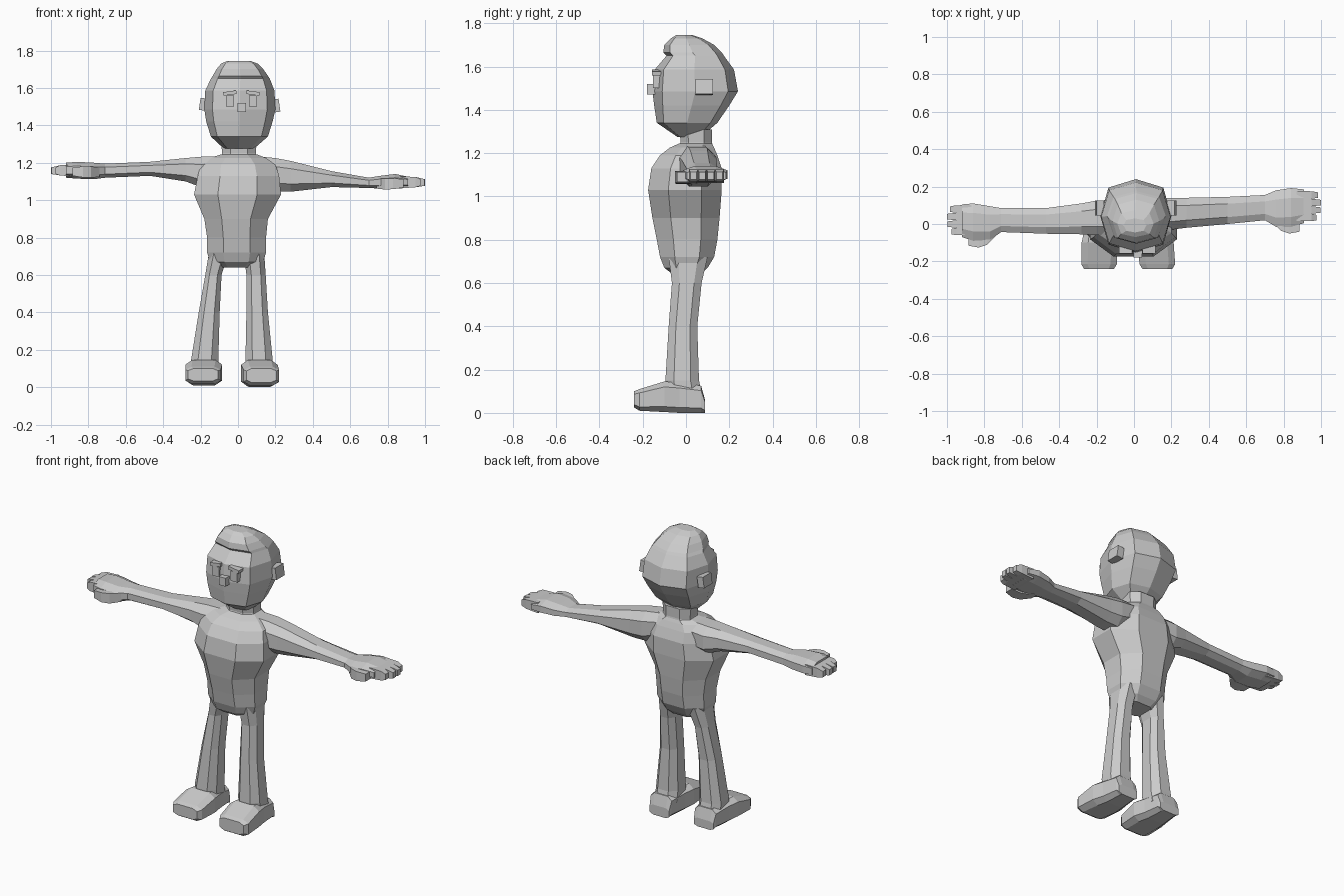
import bpy, bmesh, math
from mathutils import Matrix

grey = bpy.data.materials.new("light grey")
grey.diffuse_color = (0.6, 0.6, 0.6, 1)


def finish(name, bm):
    bmesh.ops.recalc_face_normals(bm, faces=bm.faces[:])
    me = bpy.data.meshes.new(name)
    bm.to_mesh(me)
    bm.free()
    me.materials.append(grey)
    ob = bpy.data.objects.new(name, me)
    bpy.context.collection.objects.link(ob)
    return ob


def loft(name, axis, rings, n=8, p=0.8, turn=0.5):
    """Rings of (position, lo1, hi1, lo2, hi2) skinned along an axis."""
    bm = bmesh.new()
    section = []
    for i in range(n):
        t = 2 * math.pi * (i + turn) / n
        c, s = math.cos(t), math.sin(t)
        section.append((math.copysign(abs(c) ** p, c), math.copysign(abs(s) ** p, s)))
    m1 = max(a for a, b in section)
    m2 = max(b for a, b in section)
    loops = []
    for pos, a0, a1, b0, b1 in rings:
        loop = []
        for u, v in section:
            a = (a0 + a1) / 2 + (a1 - a0) / 2 * u / m1
            b = (b0 + b1) / 2 + (b1 - b0) / 2 * v / m2
            co = {"x": (pos, a, b), "y": (a, pos, b), "z": (a, b, pos)}[axis]
            loop.append(bm.verts.new(co))
        loops.append(loop)
    for lo, hi in zip(loops, loops[1:]):
        for i in range(n):
            j = (i + 1) % n
            bm.faces.new((lo[i], lo[j], hi[j], hi[i]))
    bm.faces.new(loops[0])
    bm.faces.new(loops[-1])
    return finish(name, bm)


def box(name, x0, x1, y0, y1, z0, z1, tilt=0, axis="Y"):
    bm = bmesh.new()
    m = (Matrix.Translation(((x0 + x1) / 2, (y0 + y1) / 2, (z0 + z1) / 2))
         @ Matrix.Rotation(math.radians(tilt), 4, axis)
         @ Matrix.Diagonal((x1 - x0, y1 - y0, z1 - z0, 1)))
    bmesh.ops.create_cube(bm, size=1, matrix=m)
    return finish(name, bm)


# Torso from crotch to collar
loft("torso", "z", [
    (0.64, -0.11, 0.09, -0.06, 0.07),
    (0.67, -0.15, 0.135, -0.10, 0.10),
    (0.72, -0.165, 0.15, -0.12, 0.13),
    (0.80, -0.165, 0.15, -0.135, 0.145),
    (0.90, -0.18, 0.16, -0.155, 0.155),
    (1.03, -0.235, 0.23, -0.175, 0.165),
    (1.13, -0.215, 0.22, -0.16, 0.165),
    (1.19, -0.20, 0.20, -0.12, 0.145),
    (1.225, -0.15, 0.15, -0.075, 0.13),
    (1.245, -0.09, 0.10, -0.03, 0.12)], p=0.9)

# Neck
loft("neck", "z", [
    (1.20, -0.10, 0.11, -0.05, 0.13),
    (1.25, -0.085, 0.095, -0.025, 0.12),
    (1.31, -0.09, 0.10, -0.03, 0.12)], p=0.8)

# Head, with the hair lip above the forehead
loft("head", "z", [
    (1.275, -0.075, 0.085, -0.04, 0.07),
    (1.34, -0.145, 0.16, -0.135, 0.145),
    (1.42, -0.17, 0.185, -0.147, 0.20),
    (1.485, -0.18, 0.20, -0.155, 0.24),
    (1.585, -0.175, 0.195, -0.145, 0.222),
    (1.65, -0.145, 0.17, -0.09, 0.175),
    (1.665, -0.135, 0.16, -0.105, 0.165),
    (1.70, -0.115, 0.135, -0.10, 0.13),
    (1.73, -0.09, 0.105, -0.07, 0.075),
    (1.745, -0.055, 0.065, -0.045, 0.03)], p=0.75, turn=0)

# Face
for side, x in (("left", -0.043), ("right", 0.08)):
    s = -1 if x < 0 else 1
    box(side + "_eye", x - 0.022, x + 0.022, -0.153, -0.10, 1.50, 1.56)
    box(side + "_brow", x - 0.035, x + 0.035, -0.158, -0.09, 1.563, 1.582, 8 * s)
box("nose", -0.003, 0.042, -0.18, -0.13, 1.47, 1.52)
box("left_ear", -0.205, -0.165, 0.045, 0.125, 1.48, 1.545, 8)
box("right_ear", 0.18, 0.222, 0.045, 0.125, 1.47, 1.54, -8)

# Arms running into flattened palms
loft("left_arm", "x", [
    (-0.10, -0.06, 0.12, 1.08, 1.235),
    (-0.20, -0.06, 0.125, 1.07, 1.232),
    (-0.28, -0.055, 0.11, 1.10, 1.225),
    (-0.47, -0.052, 0.085, 1.13, 1.205),
    (-0.71, -0.043, 0.085, 1.12, 1.195),
    (-0.77, -0.085, 0.095, 1.112, 1.20),
    (-0.86, -0.09, 0.11, 1.115, 1.205),
    (-0.92, -0.07, 0.105, 1.12, 1.20)])
loft("right_arm", "x", [
    (0.10, -0.04, 0.13, 1.08, 1.235),
    (0.20, -0.03, 0.14, 1.045, 1.225),
    (0.28, -0.02, 0.14, 1.045, 1.21),
    (0.50, 0.0, 0.145, 1.07, 1.155),
    (0.70, 0.02, 0.155, 1.065, 1.12),
    (0.76, -0.015, 0.18, 1.062, 1.13),
    (0.84, -0.015, 0.192, 1.062, 1.14),
    (0.91, 0.005, 0.185, 1.065, 1.125)])

# Fingers and thumbs
for side, s, y, z in (("left", -1, -0.06, 1.13), ("right", 1, 0.015, 1.067)):
    for i, tip in enumerate((0.975, 0.998, 1.0, 0.985)):
        f = y + 0.04 * i
        loft(f"{side}_finger_{i + 1}", "x", [
            (s * 0.87, f, f + 0.041, z - 0.004, z + 0.06),
            (s * 0.95, f, f + 0.04, z + 0.002, z + 0.057),
            (s * tip, f + 0.005, f + 0.034, z + 0.01, z + 0.045)], n=4, p=1)
    t = y - 0.066
    loft(side + "_thumb", "x", [
        (s * 0.74, t + 0.06, t + 0.11, z - 0.005, z + 0.045),
        (s * 0.785, t + 0.015, t + 0.09, z - 0.01, z + 0.05),
        (s * 0.83, t, t + 0.07, z - 0.008, z + 0.05),
        (s * 0.885, t + 0.01, t + 0.06, z, z + 0.045)], n=4, p=1)

# Legs
loft("left_leg", "z", [
    (0.08, -0.25, -0.105, -0.09, 0.075),
    (0.15, -0.25, -0.105, -0.095, 0.06),
    (0.40, -0.21, -0.098, -0.08, 0.052),
    (0.60, -0.175, -0.088, -0.065, 0.072),
    (0.72, -0.155, -0.05, -0.08, 0.10)])
loft("right_leg", "z", [
    (0.08, 0.04, 0.185, -0.09, 0.075),
    (0.15, 0.04, 0.185, -0.095, 0.06),
    (0.40, 0.045, 0.16, -0.08, 0.052),
    (0.60, 0.045, 0.148, -0.065, 0.072),
    (0.72, 0.03, 0.14, -0.08, 0.10)])

# Feet: wedge from heel to blunt toe
for side, x, toe, z in (("left", -0.18, -0.187, 0.008), ("right", 0.117, 0.125, 0.0)):
    loft(side + "_foot", "y", [
        (0.088, x - 0.065, x + 0.065, z, 0.06),
        (0.07, x - 0.07, x + 0.07, z, 0.125),
        (-0.03, x - 0.085, x + 0.08, z, 0.14),
        (-0.10, x - 0.10, x + 0.095, z + 0.004, 0.145),
        (-0.215, toe - 0.095, toe + 0.095, z + 0.01, 0.11),
        (-0.24, toe - 0.08, toe + 0.08, z + 0.025, 0.10)], n=8, p=0.5)
